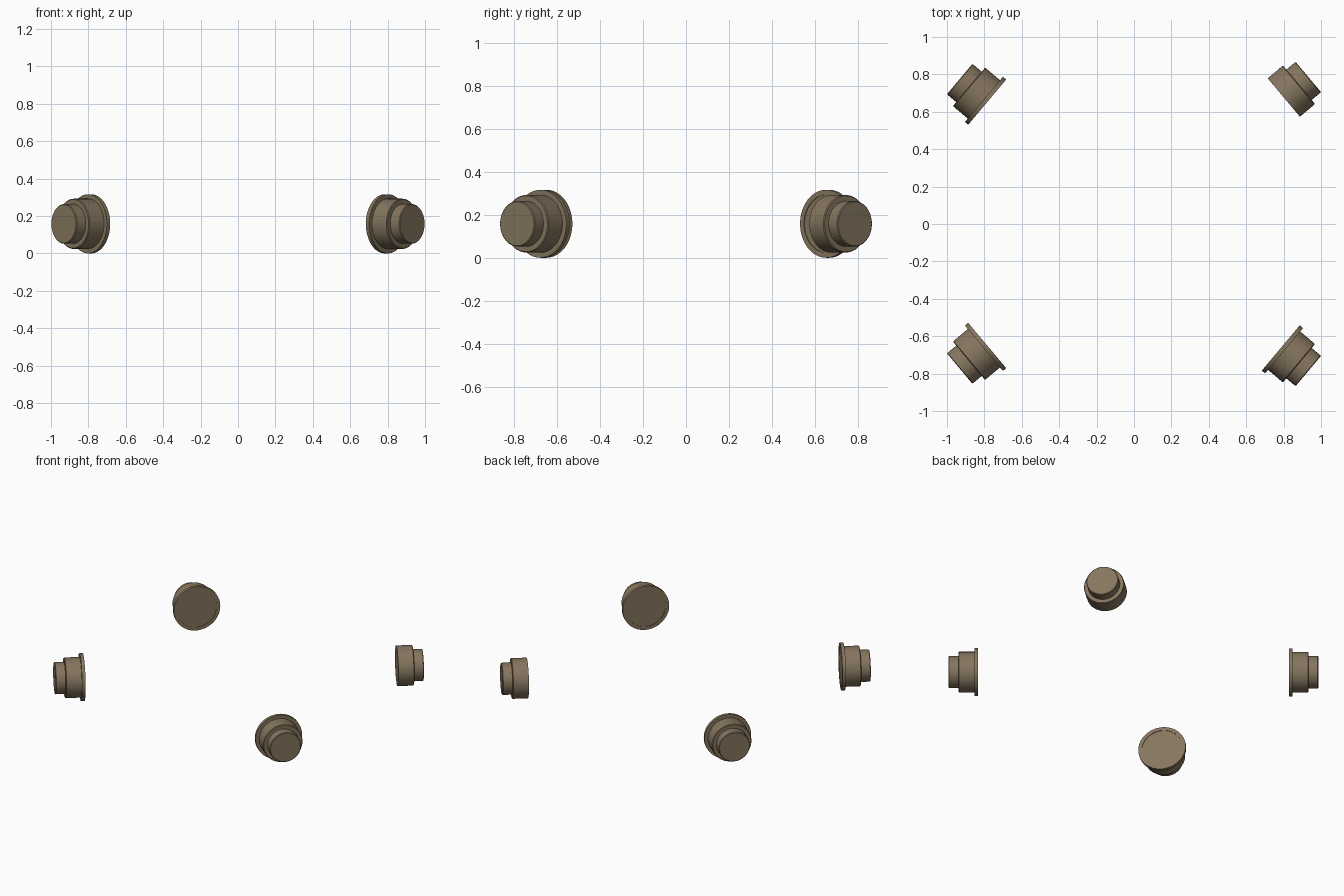
import bpy, bmesh, math
from mathutils import Matrix, Vector

if "Cube" in bpy.data.objects:
    bpy.data.objects.remove(bpy.data.objects["Cube"])

mat = bpy.data.materials.new("warm_brown")
mat.diffuse_color = (0.235, 0.178, 0.112, 1.0)
mat.use_nodes = True
mat.node_tree.nodes["Principled BSDF"].inputs["Base Color"].default_value = mat.diffuse_color

SIDES = 64
R_TIP, R_BODY, R_FLANGE = 0.106, 0.134, 0.158
Z_MID = 0.158
TIP, BODY, TOTAL = 0.065, 0.171, 0.192   # distances from the outer face
CH = 0.004                               # tiny rim chamfer


def lathe(name, profile, matrix):
    """Revolve (radius, axial distance) points around the local z axis."""
    bm = bmesh.new()
    verts = [bm.verts.new((r, 0, d)) for r, d in profile]
    edges = [bm.edges.new(p) for p in zip(verts, verts[1:])]
    bmesh.ops.spin(bm, geom=verts + edges, cent=(0, 0, 0), axis=(0, 0, 1),
                   angle=2 * math.pi, steps=SIDES, use_duplicate=False)
    bmesh.ops.remove_doubles(bm, verts=bm.verts, dist=1e-5)
    bmesh.ops.recalc_face_normals(bm, faces=bm.faces)
    mesh = bpy.data.meshes.new(name)
    bm.to_mesh(mesh)
    bm.free()
    mesh.materials.append(mat)
    ob = bpy.data.objects.new(name, mesh)
    bpy.context.collection.objects.link(ob)
    ob.matrix_world = matrix
    bpy.ops.object.select_all(action='DESELECT')
    ob.select_set(True)
    bpy.context.view_layer.objects.active = ob
    bpy.ops.object.shade_smooth_by_angle(angle=math.radians(30))
    return ob


# stepped plug: narrow tip, wider body
plug = [(0, 0), (R_TIP - CH, 0), (R_TIP, CH), (R_TIP, TIP),
        (R_BODY - CH, TIP), (R_BODY, TIP + CH), (R_BODY, BODY), (0, BODY)]

# flange closing the inner end, with a shallow recessed face
flange = [(R_BODY, BODY - 0.002), (R_FLANGE, BODY - 0.002), (R_FLANGE, TOTAL),
          (R_BODY, TOTAL), (R_BODY, TOTAL - 0.004), (0, TOTAL - 0.004)]

# corner: (name, x, y of the outer face centre, has flange)
corners = [("front_left", -0.932, -0.773, True),
           ("front_right", 0.932, -0.786, True),
           ("back_left", -0.932, 0.775, True),
           ("back_right", 0.932, 0.786, False)]

for label, x, y, has_flange in corners:
    # axis points inward, 40 degrees off the x direction
    inward = Vector((-math.copysign(math.cos(math.radians(40)), x),
                     -math.copysign(math.sin(math.radians(40)), y), 0))
    m = Matrix.Translation((x, y, Z_MID)) @ inward.to_track_quat('Z', 'Y').to_matrix().to_4x4()
    lathe(label + "_plug", plug, m)
    if has_flange:
        lathe(label + "_flange", flange, m)
